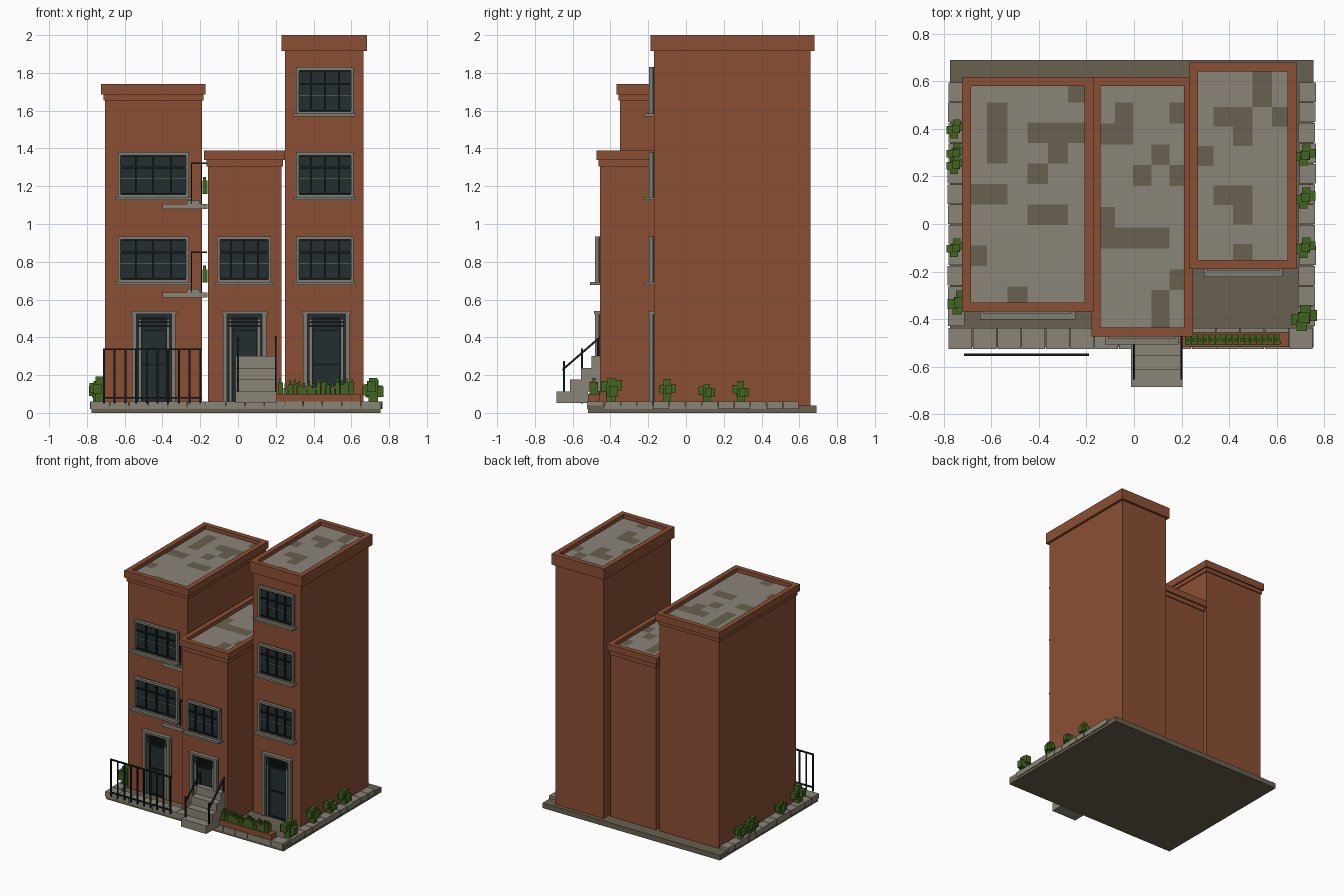
import bpy, bmesh, random
from mathutils import Vector

cube = bpy.data.objects.get("Cube")
if cube:
    bpy.data.objects.remove(cube, do_unlink=True)
random.seed(4)


def material(name, r, g, b):
    m = bpy.data.materials.new(name)
    m.diffuse_color = (r, g, b, 1)
    m.use_nodes = True
    m.node_tree.nodes["Principled BSDF"].inputs["Base Color"].default_value = (r, g, b, 1)
    return m


BRICK = material("red brick", .26, .078, .034)
STONE = material("light stone", .26, .235, .19)
DARK = material("dark stone", .138, .119, .08)
TRIM = material("grey trim", .21, .205, .165)
GLASS = material("dark glass", .017, .028, .03)
IRON = material("black iron", .008, .012, .013)
LEAF = material("leaf green", .052, .13, .014)
FLOWER = material("red flower", .3, .04, .02)


def finish(name, bm, *mats):
    mesh = bpy.data.meshes.new(name)
    bm.to_mesh(mesh)
    bm.free()
    for m in mats:
        mesh.materials.append(m)
    obj = bpy.data.objects.new(name, mesh)
    bpy.context.collection.objects.link(obj)
    return obj


def boxes(name, mat, items):
    """One object from boxes given as (x0, x1, y0, y1, z0, z1)."""
    bm = bmesh.new()
    for x0, x1, y0, y1, z0, z1 in items:
        vs = bmesh.ops.create_cube(bm, size=1)["verts"]
        for v in vs:
            v.co = Vector(((x0 + x1) / 2 + v.co.x * (x1 - x0),
                           (y0 + y1) / 2 + v.co.y * (y1 - y0),
                           (z0 + z1) / 2 + v.co.z * (z1 - z0)))
    return finish(name, bm, mat)


def ring(x0, x1, y0, y1, z0, z1, t):
    """Four boxes around a rectangle in plan."""
    return [(x0, x1, y0, y0 + t, z0, z1), (x0, x1, y1 - t, y1, z0, z1),
            (x0, x0 + t, y0 + t, y1 - t, z0, z1), (x1 - t, x1, y0 + t, y1 - t, z0, z1)]


def cuts(a, b, n):
    """Cell edges with narrower cells at both ends."""
    step = (b - a) / (n - .4)
    return [a] + [a + step * (i + .8) for i in range(n - 1)] + [b]


def roof(name, x0, x1, y0, y1, z, rows):
    """Tiled roof; # marks a dark tile, first row at the back."""
    xs, ys = cuts(x0, x1, len(rows[0])), cuts(y1, y0, len(rows))
    bm = bmesh.new()
    grid = [[bm.verts.new((x, y, z)) for x in xs] for y in ys]
    for j, row in enumerate(rows):
        for i, c in enumerate(row):
            f = bm.faces.new((grid[j][i], grid[j + 1][i], grid[j + 1][i + 1], grid[j][i + 1]))
            f.material_index = int(c == "#")
    finish(name, bm, STONE, DARK)


def building(name, x0, x1, y0, y1, top, band, rows):
    """Brick block, stepped parapet and tiled roof."""
    boxes(name + "_walls", BRICK, [(x0, x1, y0, y1, .03, top - .05)])
    a, b = .008, .019
    boxes(name + "_parapet", BRICK,
          ring(x0 - a, x1 + a, y0 - a, y1 + a, top - .085, top - .05, .05)
          + ring(x0 - b, x1 + b, y0 - b, y1 + b, top - band, top, .038))
    i = .019
    roof(name + "_roof", x0 + i, x1 - i, y0 + i, y1 - i, top - .03, rows)


def window(name, x0, x1, y, z0, z1):
    t = .014
    boxes(name + "_glass", GLASS, [(x0, x1, y - .008, y, z0, z1)])
    boxes(name + "_frame", TRIM, [
        (x0, x0 + t, y - .027, y, z0, z1), (x1 - t, x1, y - .027, y, z0, z1),
        (x0, x1, y - .027, y, z1 - t, z1), (x0, x1, y - .027, y, z0, z0 + t),
        (x0 - .013, x1 + .013, y - .052, y, z0 - .012, z0 + .004),
        (x0 + t, x1 - t, y - .012, y, z0 + .1, z0 + .104)])
    bars = [(x0 + t, x1 - t, y - .02, y, z, z + .009)
            for z in (z0 + t, z0 + .155, z1 - t - .009)]
    for k in range(1, 4):
        x = x0 + (x1 - x0) * k / 4
        bars.append((x - .004, x + .004, y - .02, y, z0 + t, z1 - t))
    boxes(name + "_bars", IRON, bars)


def door(name, x0, x1, y, z0=.05, z1=.54):
    j = .022
    boxes(name + "_panel", GLASS, [(x0, x1, y - .008, y, z0, z1 - .01)])
    boxes(name + "_surround", TRIM, [
        (x0, x0 + j, y - .027, y, z0, z1), (x1 - j, x1, y - .027, y, z0, z1),
        (x0 - .006, x1 + .006, y - .032, y, z1 - .016, z1),
        (x0 + .032, x0 + .046, y - .017, y, z0, z1 - .03),
        (x1 - .046, x1 - .032, y - .017, y, z0, z1 - .03)])
    inner0, inner1 = x0 + .046, x1 - .046
    slats = [(x0 + .03, x1 - .03, y - .021, y, z, z + .009) for z in (.455, .475, .495)]
    slats += [(x, x + .009, y - .015, y, z0, .455) for x in (inner0, inner1 - .009)]
    slats += [(inner0, inner1, y - .015, y, z, z + .012) for z in (z0, .25, .43)]
    boxes(name + "_slats", IRON, slats)


# Ground slab and paving
boxes("ground_slab", DARK, [(-.775, .755, -.52, .69, 0, .04)])
paving, n = [], 12
for k in range(n):
    y = -.43 + 1.03 * k / n
    for x in (-.785, .69):
        j = random.uniform(0, .006)
        paving.append((x + j, x + .07 + j, y, y + .082, .02, .06))
n = 15
for k in range(n):
    x = -.78 + 1.535 * k / n
    paving.append((x, x + .099, -.525, -.437, .02, .06))
boxes("paving_stones", STONE, paving)

# Three buildings
building("left_low_house", -.705, -.19, -.35, .6, 1.74, .055, [
    ".....#", ".#....", ".#.###", ".#..#.", "...#..", "##....",
    "...##.", "......", "#.....", "......", "..#..."])
building("middle_house", -.16, .23, -.455, .6, 1.39, .05, [
    ".....", ".#..#", "##...", "...#.", "..#.#", ".....",
    "#....", "####.", ".....", "....#", "...#.", "...#."])
building("tall_house", .25, .665, -.17, .66, 2.0, .085, [
    "...#.", "...#.", ".##.#", "..#..", "#....",
    ".....", ".##..", "..#..", ".....", "..#.."])

# Windows and doors
floors = ((.69, .935), (1.14, 1.38), (1.58, 1.83))
for x0, x1, y, count, name in ((-.635, -.26, -.35, 2, "left_low"),
                               (-.11, .175, -.455, 1, "middle"),
                               (.308, .612, -.17, 3, "tall")):
    for k, (z0, z1) in enumerate(floors[:count]):
        window(f"{name}_window_{k + 1}", x0, x1, y, z0, z1)
for x0, x1, y, name in ((-.56, -.33, -.35, "left_low_door"),
                        (-.08, .15, -.455, "middle_door"),
                        (.345, .59, -.17, "tall_door")):
    door(name, x0, x1, y)

# Small balconies in the gap between houses
for k, z in enumerate((.61, 1.08)):
    boxes(f"balcony_slab_{k + 1}", STONE, [(-.4, -.162, -.367, -.3, z, z + .027),
                                           (-.27, -.2, -.362, -.3, z + .027, z + .045)])
    rails = [(x, x + .007, -.365, -.358, z + .027, z + .245) for x in (-.25, -.197)]
    rails += [(-.25, -.165, -.365, -.358, z + .237, z + .245)]
    boxes(f"balcony_rail_{k + 1}", IRON, rails)
    boxes(f"balcony_plant_{k + 1}", LEAF, [(-.189, -.162, -.34, -.3, z + .08, z + .15),
                                           (-.185, -.17, -.335, -.31, z + .15, z + .17)])

# Entrance steps and handrails
depth = (-.685, -.615, -.555, -.5)
boxes("entrance_steps", STONE, [
    (-.012, .205, y, -.45 if k else -.52, .052 + .062 * k, .114 + .062 * k)
    for k, y in enumerate(depth)])
for x, side in ((0, "right"), (.2, "left")):
    rail = boxes(f"{side}_handrail", IRON, [
        (x - .005, x + .005, -.65, -.64, .11, .275),
        (x - .005, x + .005, -.47, -.46, .29, .395),
        (x - .005, x + .005, -.655, -.455, .22, .234)])
    # Slope the top rail
    for v in rail.data.vertices[16:]:
        v.co.z += (v.co.y + .655) * .87

# Front fence
n = 10
fence = [(-.71 + .0567 * k - .005, -.71 + .0567 * k + .005, -.555, -.545, .05, .34) for k in range(n)]
fence += [(-.715, -.19, -.555, -.545, z, z + .01) for z in (.075, .332)]
boxes("front_fence", IRON, fence)

# Planter with hedge and flowers
boxes("planter", BRICK, [(.205, .65, -.518, -.455, .06, .1)])
hedge, blooms = [], []
n = 16
for k in range(n):
    x, h = .215 + .4 * k / n, random.uniform(.13, .165)
    hedge.append((x, x + .023, -.51, -.465, .095, h))
    hedge.append((x + .005, x + .016, -.495, -.48, h, h + .022))
    if k % 2:
        blooms.append((x + .018, x + .028, -.505, -.493, h - .012, h + .005))
boxes("planter_hedge", LEAF, hedge)
boxes("planter_flowers", FLOWER, blooms)

# Blocky shrubs along both sides
shrubs = [(-.75, y, .9) for y in (.4, .3, .25, -.1)] + [(-.735, -.33, 1.15)]
shrubs += [(.72, y, 1) for y in (.29, .11, -.1)] + [(.715, -.395, 1.25)]
for k, (x, y, s) in enumerate(shrubs):
    blobs = [(x - .02 * s, x + .02 * s, y - .02 * s, y + .02 * s, .055, .06 + .075 * s)]
    for dx, dy in ((1, .3), (-1, -.2), (.2, 1), (-.3, -1), (0, 0)):
        cx, cy = x + dx * .026 * s, y + dy * .026 * s
        z = .07 + random.uniform(.01, .04) * s + (.025 * s if dx == 0 else 0)
        r = .018 * s
        blobs.append((cx - r, cx + r, cy - r, cy + r, z, z + .045 * s))
    boxes(f"shrub_{k + 1}", LEAF, blobs)
